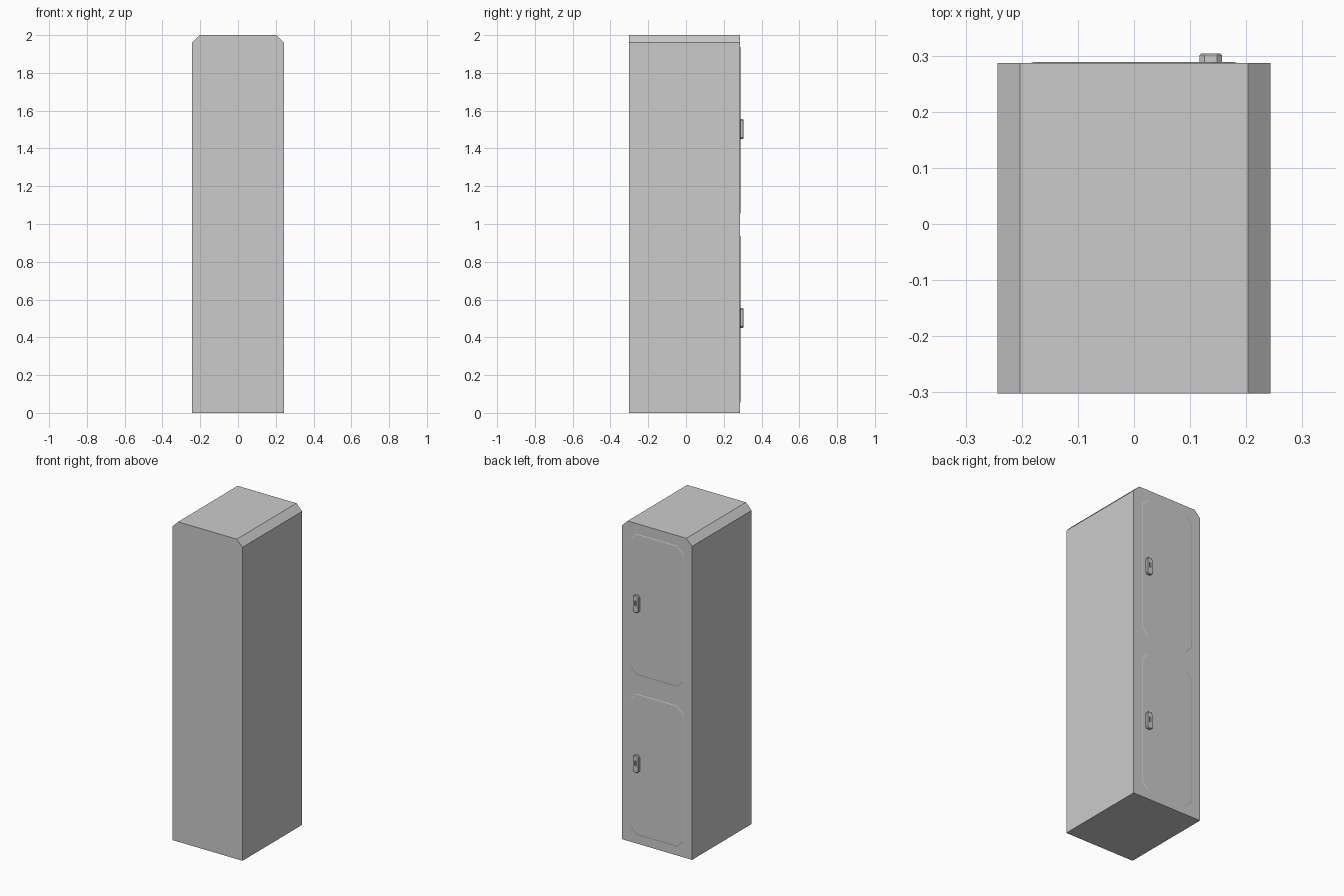
import bpy, bmesh

if "Cube" in bpy.data.objects:
    bpy.data.objects.remove(bpy.data.objects["Cube"])


def loft(name, rings):
    """Join equal-sized XZ outlines, each at its own y, and cap both ends."""
    bm = bmesh.new()
    loops = [[bm.verts.new((x, y, z)) for x, z in pts] for pts, y in rings]
    n = len(loops[0])
    for a, b in zip(loops, loops[1:]):
        for i in range(n):
            j = (i + 1) % n
            bm.faces.new((a[i], a[j], b[j], b[i]))
    bm.faces.new(loops[0])
    bm.faces.new(loops[-1])
    bmesh.ops.recalc_face_normals(bm, faces=bm.faces)
    mesh = bpy.data.meshes.new(name)
    bm.to_mesh(mesh)
    bm.free()
    obj = bpy.data.objects.new(name, mesh)
    bpy.context.collection.objects.link(obj)
    return obj


def octagon(cx, cz, w, h, c):
    """Rectangle with half sizes w, h and corners cut by c."""
    corners = [(w, h - c), (w - c, h), (c - w, h), (-w, h - c),
               (-w, c - h), (c - w, -h), (w - c, -h), (w, c - h)]
    return [(cx + x, cz + z) for x, z in corners]


BACK = 0.287

# Cabinet body with chamfered top edges
body = [(-0.243, 0), (0.243, 0), (0.243, 1.96), (0.203, 2), (-0.203, 2), (-0.243, 1.96)]
loft("locker_body", [(body, -0.302), (body, BACK)])

for label, z in (("lower", 0.5), ("upper", 1.5)):
    # Door panel, barely raised with a bevelled rim
    loft(label + "_door", [
        (octagon(0, z - 0.004, 0.184, 0.441, 0.042), BACK - 0.01),
        (octagon(0, z - 0.004, 0.184, 0.441, 0.042), BACK),
        (octagon(0, z - 0.004, 0.178, 0.435, 0.040), BACK + 0.0015)])

    # Latch plate with a small recessed slot
    plate = octagon(0.137, z + 0.003, 0.020, 0.053, 0.009)
    rim = octagon(0.137, z + 0.003, 0.017, 0.050, 0.008)
    slot = octagon(0.137, z + 0.008, 0.006, 0.015, 0.002)
    loft(label + "_latch", [(plate, BACK - 0.005), (plate, 0.301), (rim, 0.304),
                            (slot, 0.304), (slot, 0.296)])
